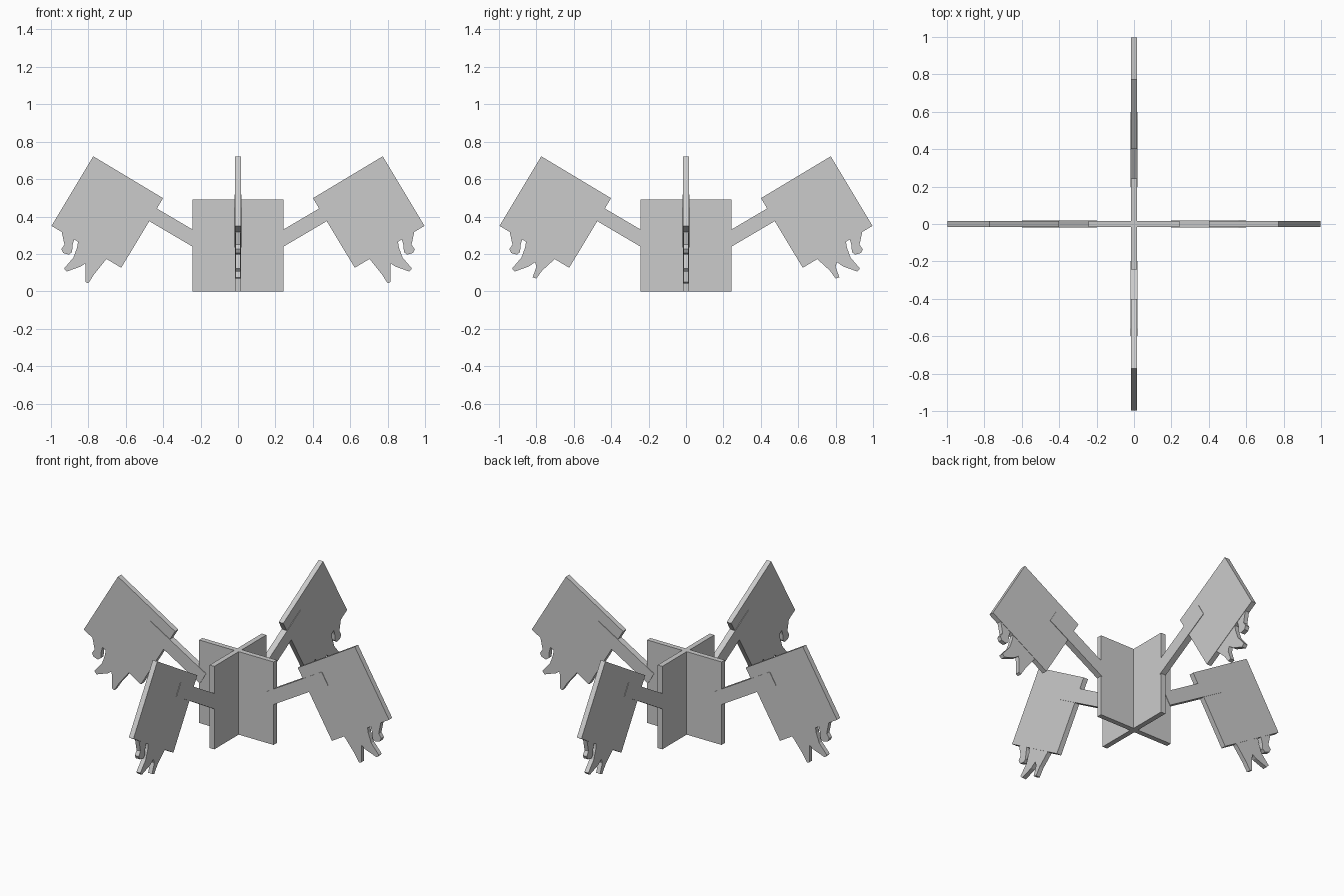
import bpy, bmesh
from math import radians, cos, sin
from mathutils import Matrix

old = bpy.data.objects.get("Cube")
if old:
    bpy.data.objects.remove(old)

GREY = (0.6, 0.6, 0.6, 1)
mat = bpy.data.materials.new("plain grey")
mat.use_nodes = True
mat.diffuse_color = GREY
mat.node_tree.nodes["Principled BSDF"].inputs["Base Color"].default_value = GREY


def plate(name, outline, thick, turn):
    """Extrude an outline in the x-z plane to a plate and turn it about z."""
    bm = bmesh.new()
    face = bm.faces.new([bm.verts.new((x, -thick / 2, z)) for x, z in outline])
    ext = bmesh.ops.extrude_face_region(bm, geom=[face])
    verts = [v for v in ext["geom"] if isinstance(v, bmesh.types.BMVert)]
    bmesh.ops.translate(bm, verts=verts, vec=(0, thick, 0))
    bmesh.ops.recalc_face_normals(bm, faces=bm.faces)
    bm.transform(Matrix.Rotation(radians(turn), 4, "Z"))
    me = bpy.data.meshes.new(name)
    bm.to_mesh(me)
    bm.free()
    me.materials.append(mat)
    ob = bpy.data.objects.new(name, me)
    bpy.context.collection.objects.link(ob)


def tilted_box(cx, cz, length, width, angle):
    """Corners of a rectangle turned in the x-z plane."""
    c, s = cos(radians(angle)), sin(radians(angle))
    return [(cx + c * u * length / 2 - s * v * width / 2,
             cz + s * u * length / 2 + c * v * width / 2)
            for u, v in ((-1, -1), (1, -1), (1, 1), (-1, 1))]


# Claw outlines: root, tip and back to root
lower_tip = [(0.77, 0.09), (0.80, 0.043), (0.815, 0.05), (0.815, 0.13)]
short_tip = [(0.77, 0.11), (0.80, 0.068), (0.82, 0.075), (0.80, 0.13)]
middle_claw = [(0.74, 0.23), (0.795, 0.165), (0.84, 0.133), (0.915, 0.106),
               (0.93, 0.122), (0.88, 0.18), (0.86, 0.235), (0.85, 0.30)]
upper_claw = [(0.87, 0.30), (0.885, 0.245), (0.887, 0.21), (0.905, 0.196),
              (0.935, 0.205), (0.945, 0.225), (0.928, 0.25), (0.945, 0.33)]

# Crossed body plates
for name, turn in (("body_plate_across", 0), ("body_plate_lengthwise", 90)):
    plate(name, [(-0.243, 0), (0.243, 0), (0.243, 0.49), (-0.243, 0.49)], 0.03, turn)

# Four identical limbs around the body
for side, turn in (("left", 0), ("back", 90), ("right", 180), ("front", 270)):
    plate(side + "_arm", tilted_box(0.398, 0.376, 0.42, 0.079, 30.5), 0.036, turn)
    plate(side + "_paddle", tilted_box(0.699, 0.424, 0.435, 0.434, 31), 0.03, turn)
    tip = lower_tip if turn % 180 == 0 else short_tip
    plate(side + "_lower_claw", [(0.67, 0.20), (0.71, 0.165)] + tip + [(0.83, 0.25)], 0.026, turn)
    plate(side + "_middle_claw", middle_claw, 0.026, turn)
    plate(side + "_upper_claw", upper_claw, 0.026, turn)
